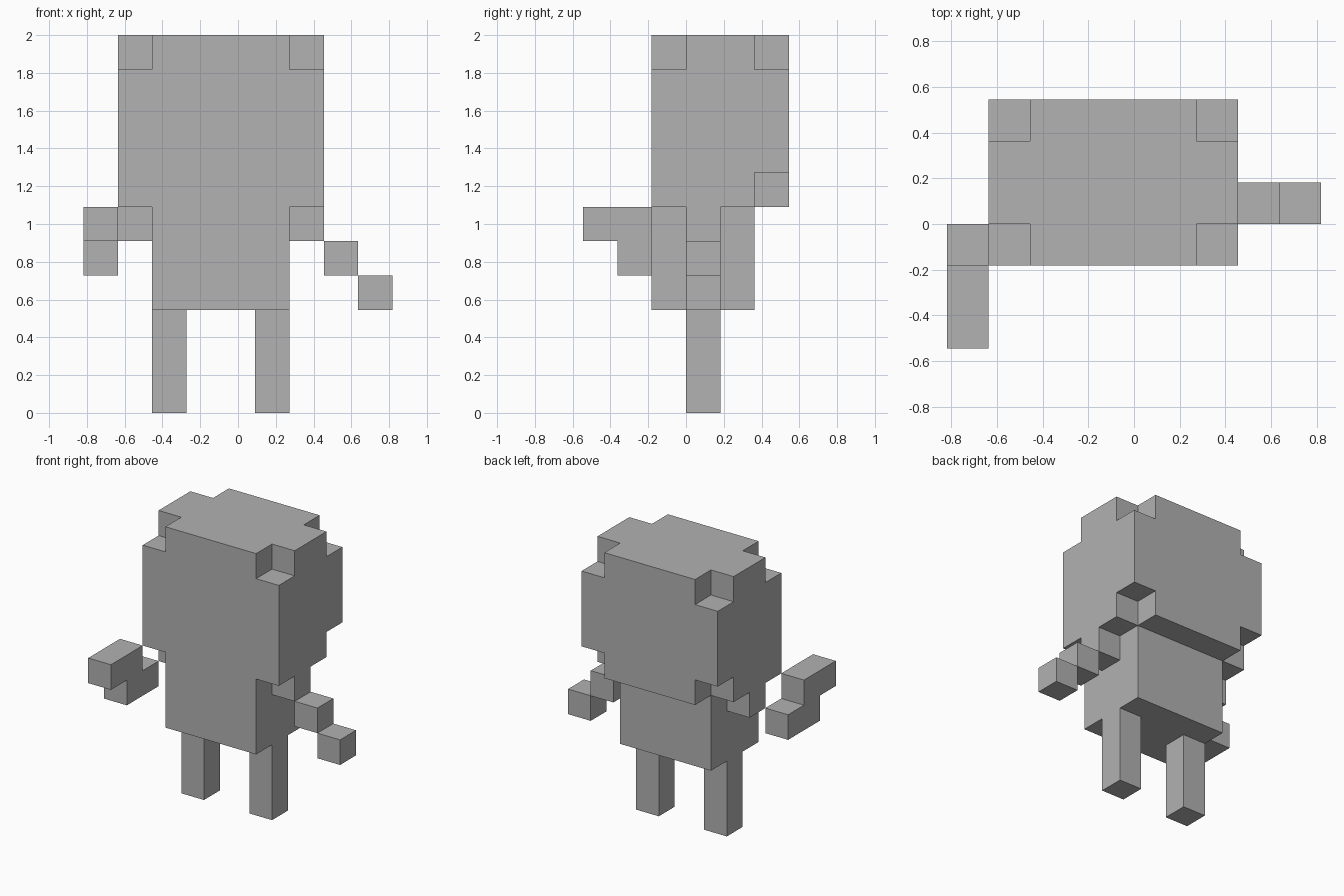
import bpy
import bmesh
import math
from itertools import product
from mathutils import Vector

cube = bpy.data.objects.get("Cube")
if cube:
    bpy.data.objects.remove(cube, do_unlink=True)

UNIT = 2 / 11                       # edge of one block
ORIGIN = Vector((-4.5, -3, 0))      # corner of the block grid

grey = bpy.data.materials.new("plain grey")
grey.use_nodes = True
COLOUR = (0.445, 0.445, 0.445, 1)
grey.diffuse_color = COLOUR
grey.node_tree.nodes["Principled BSDF"].inputs["Base Color"].default_value = COLOUR


def block(x, y, z):
    """All grid cells inside the given (start, end) ranges."""
    return set(product(range(*x), range(*y), range(*z)))


# Head: a box with its top corners and lower back corners notched out
head = block((1, 7), (2, 6), (6, 11))
for x in (1, 6):
    head -= {(x, 2, 10), (x, 5, 10), (x, 5, 6)}

parts = {
    "head": head,
    "body": block((2, 6), (2, 5), (3, 6)),
    "right_leg": block((2, 3), (3, 4), (0, 3)),
    "left_leg": block((5, 6), (3, 4), (0, 3)),
    # Lowered arm steps down and outward
    "left_arm": {(6 + i, 3, 5 - i) for i in range(3)},
    # Raised arm reaches forward
    "right_shoulder": {(1, 3, 5)},
    "right_forearm": block((0, 1), (1, 3), (4, 5)),
    "right_hand": block((0, 1), (0, 2), (5, 6)),
}
occupied = set().union(*parts.values())


def build(name, cells):
    """Skin the exposed sides of the cells and merge flat areas."""
    bm = bmesh.new()
    for cell in sorted(cells):
        for axis, side in product(range(3), (0, 1)):
            step = [0, 0, 0]
            step[axis] = 2 * side - 1
            if tuple(c + s for c, s in zip(cell, step)) in occupied:
                continue
            u, v = Vector(), Vector()
            u[(axis + 1) % 3] = 1
            v[(axis + 2) % 3] = 1
            base = Vector(cell) + ORIGIN
            base[axis] += side
            ring = [base, base + u, base + u + v, base + v]
            if not side:
                ring.reverse()
            bm.faces.new([bm.verts.new(p * UNIT) for p in ring])
    bmesh.ops.remove_doubles(bm, verts=bm.verts[:], dist=UNIT / 100)
    bmesh.ops.dissolve_limit(bm, angle_limit=math.radians(1),
                             verts=bm.verts[:], edges=bm.edges[:])
    mesh = bpy.data.meshes.new(name)
    bm.to_mesh(mesh)
    bm.free()
    mesh.materials.append(grey)
    bpy.context.collection.objects.link(bpy.data.objects.new(name, mesh))


for part_name, part_cells in parts.items():
    build(part_name, part_cells)
